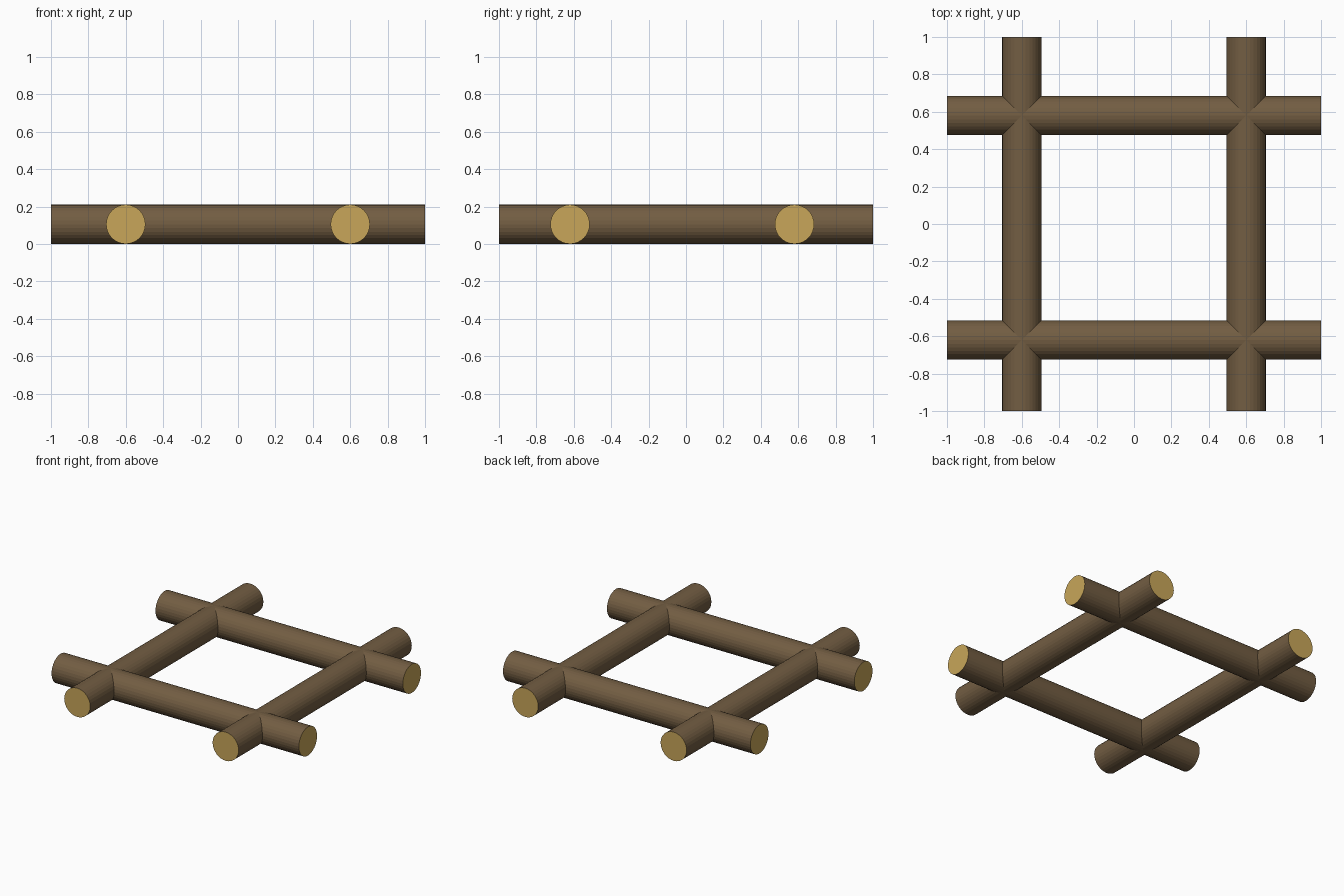
import bpy
import bmesh
from math import pi
from mathutils import Matrix

if "Cube" in bpy.data.objects:
    bpy.data.objects.remove(bpy.data.objects["Cube"])

RADIUS = 0.105
LENGTH = 2.0
SIDES = 32


def material(name, color):
    mat = bpy.data.materials.new(name)
    mat.diffuse_color = color
    mat.use_nodes = True
    mat.node_tree.nodes["Principled BSDF"].inputs["Base Color"].default_value = mat.diffuse_color
    return mat


bark = material("bark", (0.17, 0.11, 0.055, 1))
cut_wood = material("cut_wood", (0.58, 0.38, 0.10, 1))


def log(name, axis, offset):
    """Log lying along the given axis, shifted sideways by offset."""
    bm = bmesh.new()
    turn = Matrix.Rotation(pi / 2, 4, 'Y' if axis == 'X' else 'X')
    bmesh.ops.create_cone(bm, cap_ends=True, segments=SIDES, radius1=RADIUS,
                          radius2=RADIUS, depth=LENGTH, matrix=turn)
    # Sawn ends show the pale wood
    for face in bm.faces:
        face.material_index = 1 if len(face.verts) > 4 else 0
    mesh = bpy.data.meshes.new(name)
    bm.to_mesh(mesh)
    bm.free()
    mesh.materials.append(bark)
    mesh.materials.append(cut_wood)
    obj = bpy.data.objects.new(name, mesh)
    obj.location = (0, offset, RADIUS) if axis == 'X' else (offset, 0, RADIUS)
    bpy.context.collection.objects.link(obj)


# Front and back logs run along x
log("front_log", 'X', -0.62)
log("back_log", 'X', 0.58)

# Side logs run along y
log("left_log", 'Y', -0.6)
log("right_log", 'Y', 0.6)
